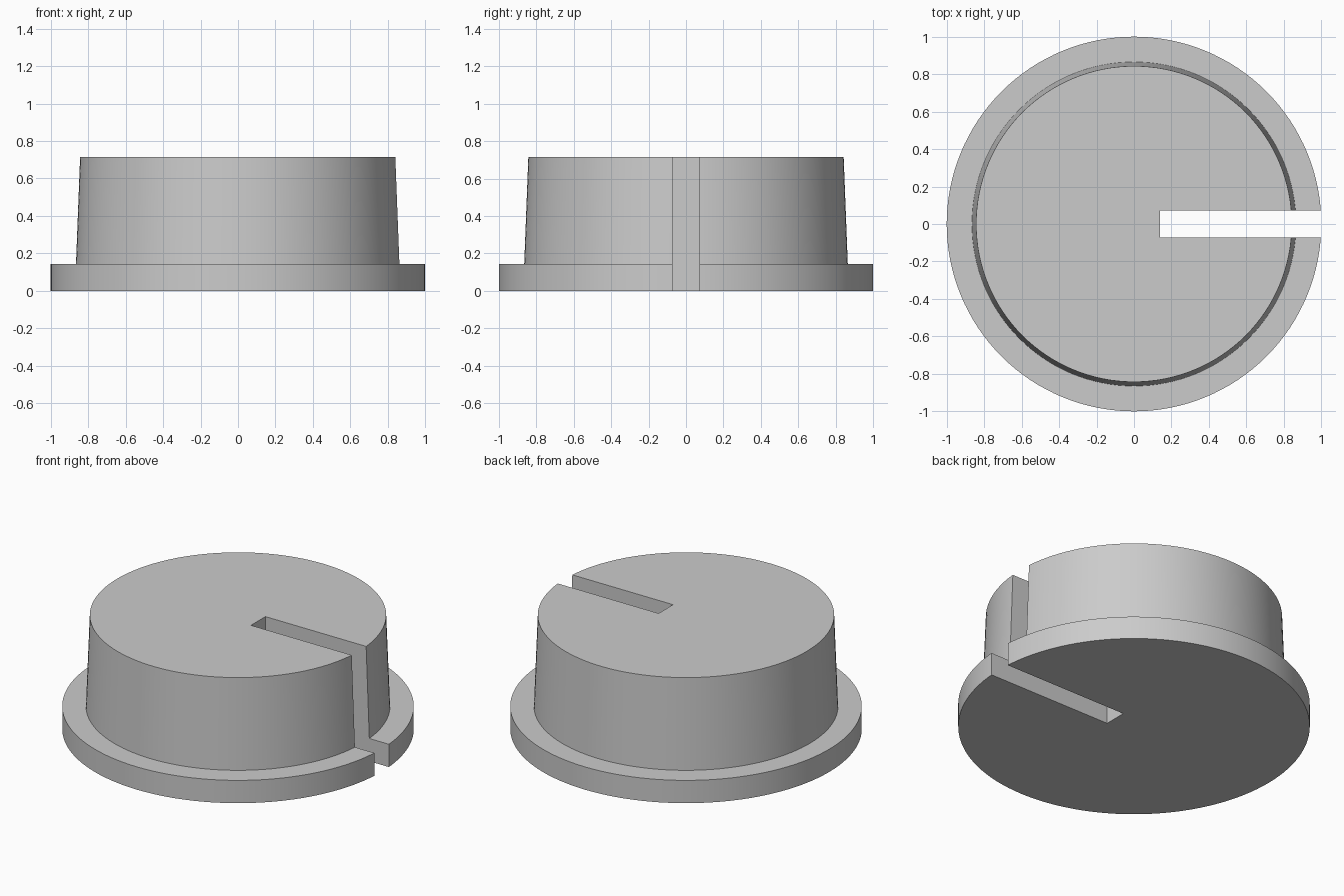
import bpy
import bmesh
import math

cube = bpy.data.objects.get("Cube")
if cube:
    bpy.data.objects.remove(cube, do_unlink=True)

SEGMENTS = 128
HEIGHT = 0.715
FLANGE_TOP = 0.143
SLOT_START, SLOT_END, SLOT_WIDTH = 0.14, 1.2, 0.143

grey = bpy.data.materials.new("plain_grey")
grey.use_nodes = True
colour = (0.6, 0.6, 0.6, 1)
grey.diffuse_color = colour
grey.node_tree.nodes["Principled BSDF"].inputs["Base Color"].default_value = colour


def add_object(name, bm):
    bmesh.ops.recalc_face_normals(bm, faces=bm.faces)
    mesh = bpy.data.meshes.new(name)
    bm.to_mesh(mesh)
    bm.free()
    mesh.materials.append(grey)
    obj = bpy.data.objects.new(name, mesh)
    bpy.context.collection.objects.link(obj)
    return obj


def lathe(name, profile):
    """Turn (radius, z) points around the z axis and cap both ends."""
    bm = bmesh.new()
    rings = []
    for radius, z in profile:
        angles = [math.tau * i / SEGMENTS for i in range(SEGMENTS)]
        rings.append([bm.verts.new((radius * math.cos(a), radius * math.sin(a), z))
                      for a in angles])
    for low, high in zip(rings, rings[1:]):
        for i in range(SEGMENTS):
            j = (i + 1) % SEGMENTS
            bm.faces.new((low[i], low[j], high[j], high[i]))
    bm.faces.new(rings[0])
    bm.faces.new(rings[-1])
    return add_object(name, bm)


# Flanged plug: wide rim with a slightly tapered body
plug = lathe("flanged_plug", [(1, 0), (1, FLANGE_TOP), (0.865, FLANGE_TOP), (0.843, HEIGHT)])

# Slot cutter running from near the centre out through the left side
bm = bmesh.new()
bmesh.ops.create_cube(bm, size=1)
bmesh.ops.scale(bm, vec=(SLOT_END - SLOT_START, SLOT_WIDTH, HEIGHT * 2), verts=bm.verts)
bmesh.ops.translate(bm, vec=((SLOT_START + SLOT_END) / 2, 0, HEIGHT / 2), verts=bm.verts)
cutter = add_object("slot_cutter", bm)
cutter.hide_render = True

# Cut the slot, then discard the cutter
cut = plug.modifiers.new("slot", "BOOLEAN")
cut.operation = "DIFFERENCE"
cut.solver = "EXACT"
cut.object = cutter
bpy.ops.object.select_all(action="DESELECT")
plug.select_set(True)
bpy.context.view_layer.objects.active = plug
bpy.ops.object.modifier_apply(modifier=cut.name)
bpy.data.objects.remove(cutter, do_unlink=True)

# Smooth round walls with crisp rims and slot edges
bpy.ops.object.shade_smooth_by_angle(angle=math.radians(30))
